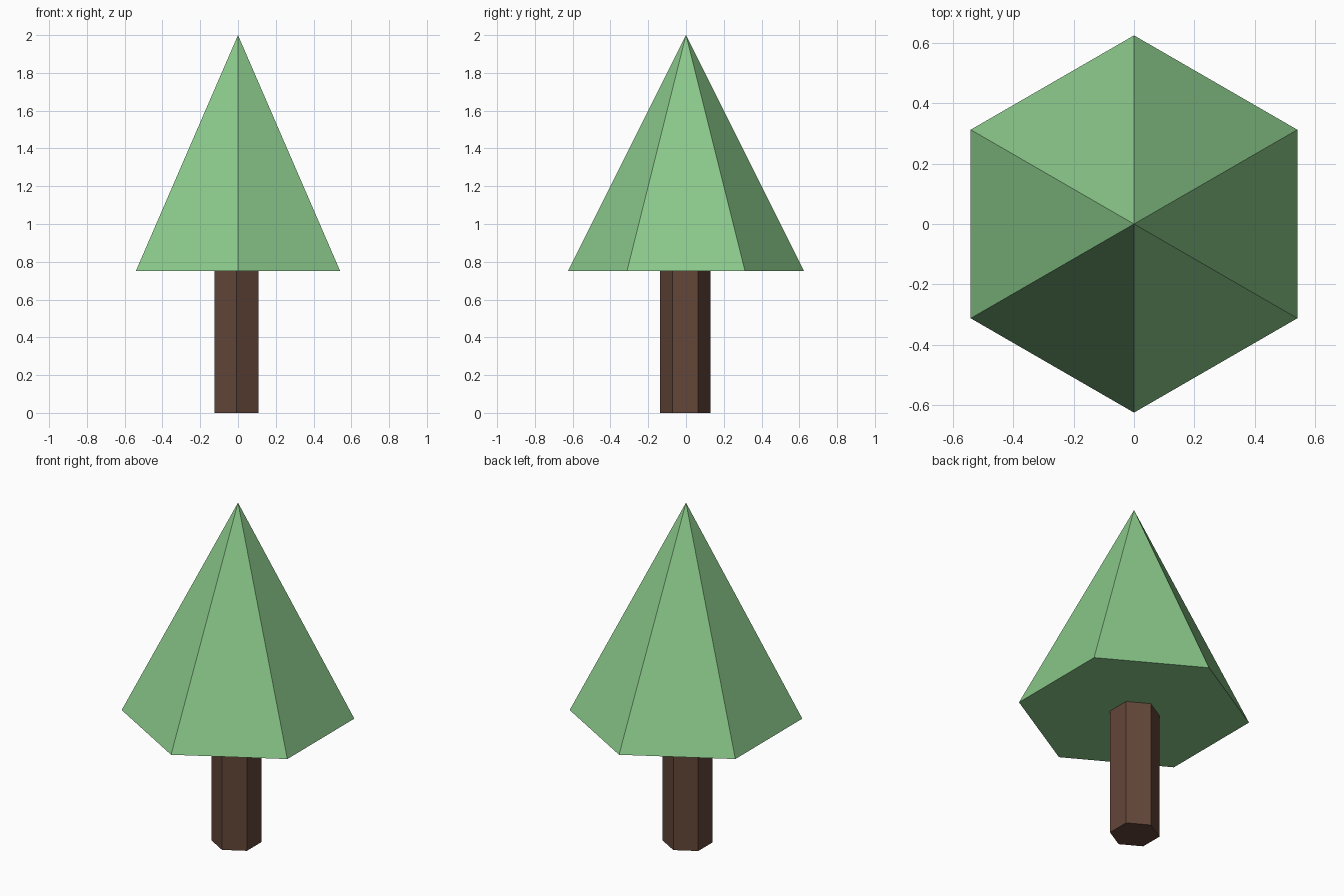
import bpy, bmesh, math

if "Cube" in bpy.data.objects:
    bpy.data.objects.remove(bpy.data.objects["Cube"])


def material(name, rgb):
    lin = [(c / 255 / 12.92) if c < 11 else ((c / 255 + 0.055) / 1.055) ** 2.4 for c in rgb]
    m = bpy.data.materials.new(name)
    m.diffuse_color = (*lin, 1)
    m.use_nodes = True
    m.node_tree.nodes["Principled BSDF"].inputs["Base Color"].default_value = m.diffuse_color
    return m


def hex_ring(bm, cx, cy, r, z):
    # Six corners, with points towards +y and -y
    angles = [math.radians(30 + 60 * i) for i in range(6)]
    return [bm.verts.new((cx + r * math.cos(a), cy + r * math.sin(a), z)) for a in angles]


def finish(bm, name, mat):
    bmesh.ops.recalc_face_normals(bm, faces=bm.faces[:])
    mesh = bpy.data.meshes.new(name)
    bm.to_mesh(mesh)
    bm.free()
    mesh.materials.append(mat)
    ob = bpy.data.objects.new(name, mesh)
    bpy.context.collection.objects.link(ob)


# Foliage: six-sided pyramid with closed underside
bm = bmesh.new()
ring = hex_ring(bm, 0, 0, 0.625, 0.75)
tip = bm.verts.new((0, 0, 2))
bm.faces.new(ring)
for i in range(6):
    bm.faces.new((ring[i], ring[(i + 1) % 6], tip))
finish(bm, "foliage", material("leaf green", (139, 201, 139)))

# Trunk: six-sided prism, slightly off centre
bm = bmesh.new()
low = hex_ring(bm, -0.008, -0.004, 0.134, 0)
top = hex_ring(bm, -0.008, -0.004, 0.134, 0.75)
bm.faces.new(low)
bm.faces.new(top)
for i in range(6):
    j = (i + 1) % 6
    bm.faces.new((low[i], low[j], top[j], top[i]))
finish(bm, "trunk", material("bark brown", (99, 70, 57)))
